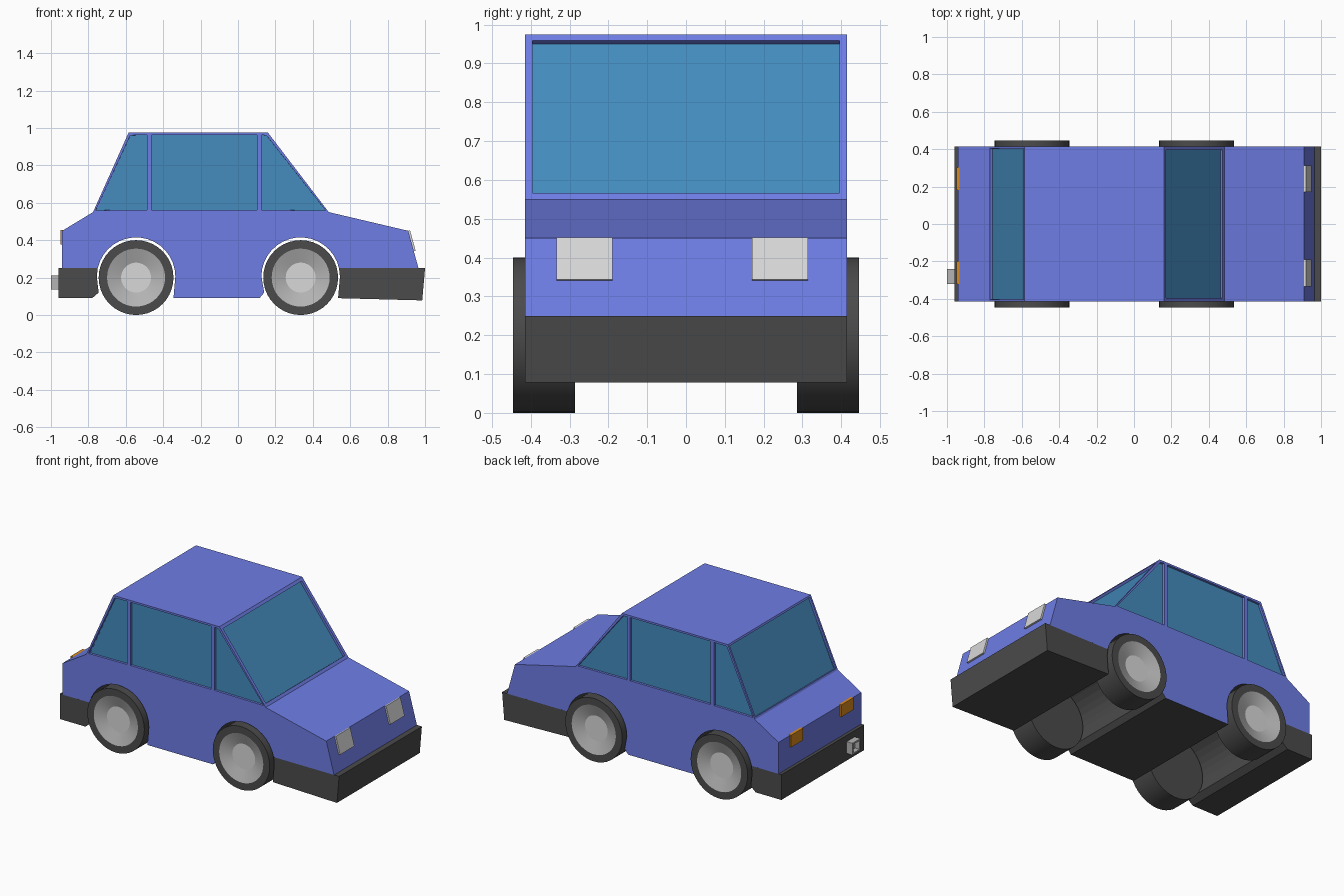
import bpy, bmesh, math
from mathutils import Vector

if "Cube" in bpy.data.objects:
    bpy.data.objects.remove(bpy.data.objects["Cube"])


def material(name, rgb):
    m = bpy.data.materials.new(name)
    m.diffuse_color = (*rgb, 1)
    m.use_nodes = True
    m.node_tree.nodes["Principled BSDF"].inputs["Base Color"].default_value = m.diffuse_color
    return m


BLUE = material("blue paint", (0.156, 0.205, 0.78))
GLASS = material("window glass", (0.058, 0.262, 0.515))
DARK = material("dark rubber", (0.07, 0.07, 0.07))
METAL = material("grey metal", (0.46, 0.46, 0.46))
WHITE = material("light white", (0.69, 0.69, 0.69))
AMBER = material("amber", (0.72, 0.26, 0.012))

HALF_W = 0.415
AXLES = {"rear": -0.545, "front": 0.335}
AXLE_Z, ARCH_R = 0.205, 0.21


def prism(profile, y0, y1):
    """Extrude an xz outline between two y values."""
    bm = bmesh.new()
    face = bm.faces.new([bm.verts.new((x, y0, z)) for x, z in profile])
    ext = bmesh.ops.extrude_face_region(bm, geom=[face])
    verts = [v for v in ext["geom"] if isinstance(v, bmesh.types.BMVert)]
    bmesh.ops.translate(bm, verts=verts, vec=(0, y1 - y0, 0))
    bmesh.ops.recalc_face_normals(bm, faces=bm.faces)
    return bm


def finish(bm, name, mats):
    mesh = bpy.data.meshes.new(name)
    bm.to_mesh(mesh)
    bm.free()
    for m in mats:
        mesh.materials.append(m)
    ob = bpy.data.objects.new(name, mesh)
    bpy.context.collection.objects.link(ob)
    return ob


def arch(cx, a0, a1, n=16):
    return [(cx + ARCH_R * math.cos(math.radians(a0 + (a1 - a0) * i / n)),
             AXLE_Z + ARCH_R * math.sin(math.radians(a0 + (a1 - a0) * i / n)))
            for i in range(n + 1)]


def cut(bm, faces, co, no):
    geom = set(faces)
    for f in faces:
        geom.update(f.edges)
        geom.update(f.verts)
    bmesh.ops.bisect_plane(bm, geom=list(geom), dist=1e-4, plane_co=co, plane_no=no)


# Body: one side outline with both wheel arches, extruded across the width
outline = [(-0.585, 0.975), (0.16, 0.975), (0.485, 0.55), (0.91, 0.45), (0.965, 0.25)]
outline += arch(AXLES["front"], 12.4, 180)
outline += [(0.14, 0.12), (0.115, 0.09), (-0.345, 0.09)]
outline += arch(AXLES["rear"], 0, 167.6)
outline += [(-0.94, 0.25), (-0.94, 0.45), (-0.775, 0.55)]
bm = prism(outline, -HALF_W, HALF_W)

# Split the cabin sides at the waistline and at the two pillars
def is_side(f):
    return abs(f.normal.y) > 0.9

cut(bm, [f for f in bm.faces if is_side(f)], (0, 0, 0.55), (0, 0, 1))
for px in (-0.475, 0.113):
    cabin = [f for f in bm.faces if is_side(f) and f.calc_center_median().z > 0.56]
    cut(bm, cabin, (px, 0, 0), (1, 0, 0))
bm.normal_update()

# Dark underside and wheel wells
for f in bm.faces:
    c = f.calc_center_median()
    if not is_side(f) and c.z < 0.42 and abs(c.x) < 0.9:
        f.material_index = 2

# Recessed windows: every cabin face except the roof
windows = [f for f in bm.faces
           if f.calc_center_median().z > 0.6 and f.normal.z < 0.95]
for f in windows:
    rim = 0.028 if f.normal.x > 0.5 else 0.017
    bmesh.ops.inset_individual(bm, faces=[f], thickness=rim, depth=0)
    bmesh.ops.inset_individual(bm, faces=[f], thickness=0.0005, depth=-0.014)
    f.material_index = 1
finish(bm, "car_body", [BLUE, GLASS, DARK])

# Bumpers
front = [(0.54, 0.25), (0.545, 0.205), (0.535, 0.09), (0.985, 0.078), (1.0, 0.25)]
rear = [(-0.75, 0.25), (-0.755, 0.205), (-0.745, 0.12), (-0.78, 0.09),
        (-0.96, 0.09), (-0.96, 0.25)]
finish(prism(front, -HALF_W, HALF_W), "front_bumper", [DARK])
finish(prism(rear, -HALF_W, HALF_W), "rear_bumper", [DARK])

# Headlights and tail lights
head = [(0.91, 0.45), (0.94, 0.341), (0.95, 0.343), (0.92, 0.452)]
tail = [(-0.94, 0.378), (-0.95, 0.378), (-0.95, 0.455), (-0.93, 0.455), (-0.94, 0.449)]
for side, y in (("left", 0.242), ("right", -0.261)):
    finish(prism(head, y - 0.072, y + 0.072), side + "_headlight", [WHITE])
    finish(prism(tail, y - 0.06, y + 0.06), side + "_tail_light", [AMBER])

# Exhaust: square pipe with a hollow end
bm = prism([(-1.0, 0.135), (-0.95, 0.135), (-0.95, 0.21), (-1.0, 0.21)], -0.32, -0.24)
end = [f for f in bm.faces if f.normal.x < -0.9]
bmesh.ops.inset_individual(bm, faces=end, thickness=0.014, depth=0)
bmesh.ops.inset_individual(bm, faces=end, thickness=0.0005, depth=-0.03)
finish(bm, "exhaust_pipe", [METAL])


# Wheels: lathed section of (radius, distance from car centre)
def wheel(name, cx, side, n=40):
    section = [(0.2, 0.286), (0.2, 0.446), (0.155, 0.446), (0.08, 0.42)]
    bm = bmesh.new()
    rings = []
    for r, y in section:
        rings.append([bm.verts.new((cx + r * math.cos(2 * math.pi * i / n), side * y,
                                    0.2 + r * math.sin(2 * math.pi * i / n)))
                      for i in range(n)])
    bm.faces.new(rings[0])
    for k, (a, b) in enumerate(zip(rings, rings[1:])):
        for i in range(n):
            j = (i + 1) % n
            f = bm.faces.new((a[i], a[j], b[j], b[i]))
            f.material_index = 1 if k == 2 else 0
    bm.faces.new(rings[-1]).material_index = 2
    bmesh.ops.recalc_face_normals(bm, faces=bm.faces)
    ob = finish(bm, name, [DARK, METAL, WHITE])
    bpy.ops.object.select_all(action="DESELECT")
    ob.select_set(True)
    bpy.context.view_layer.objects.active = ob
    bpy.ops.object.shade_smooth_by_angle(angle=math.radians(15))


for end_name, cx in AXLES.items():
    for side_name, s in (("left", 1), ("right", -1)):
        wheel(f"{end_name}_{side_name}_wheel", cx, s)
